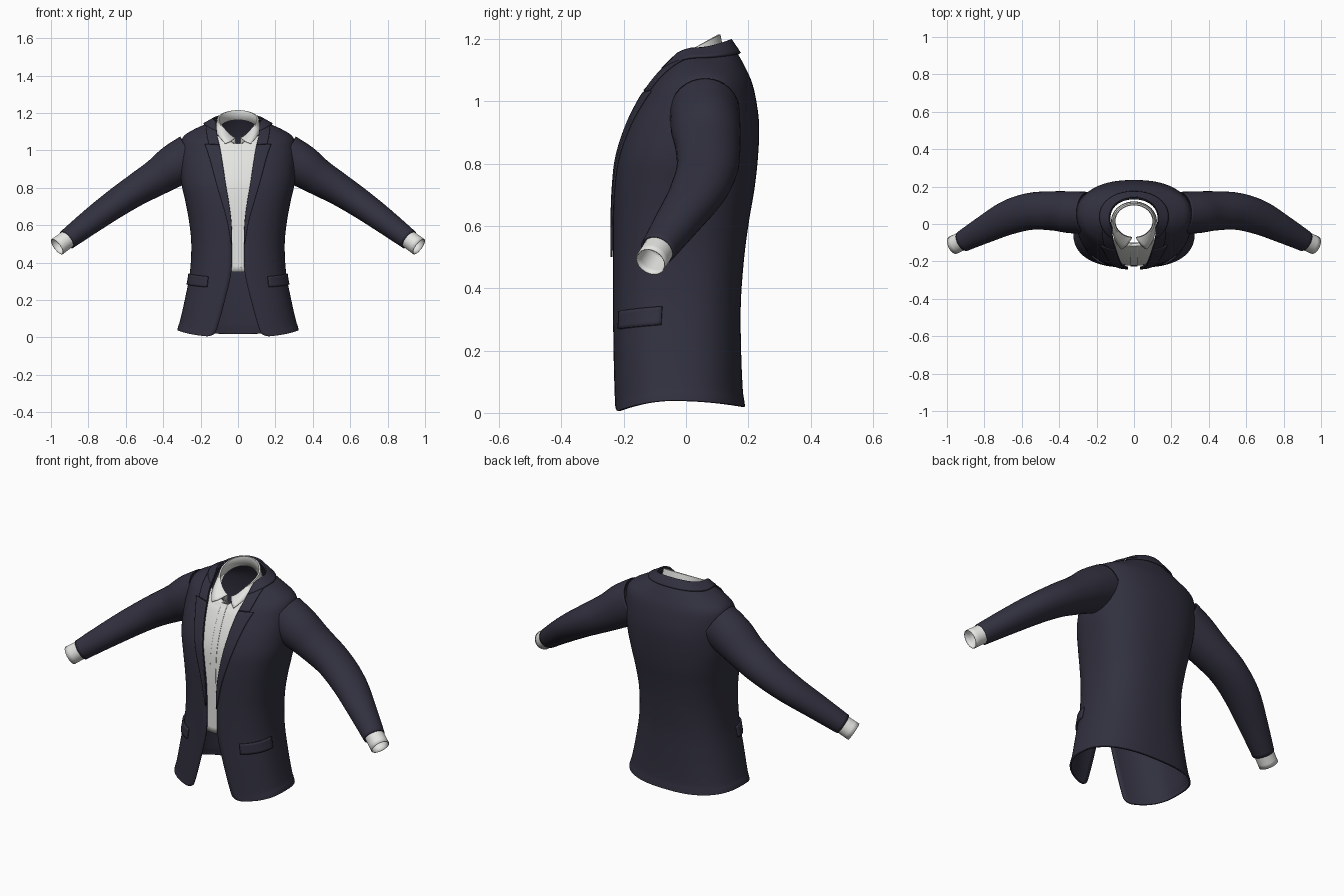
import bpy, math
from mathutils import Vector

if "Cube" in bpy.data.objects:
    bpy.data.objects.remove(bpy.data.objects["Cube"])


def material(name, rgb):
    m = bpy.data.materials.new(name)
    m.diffuse_color = (*rgb, 1)
    m.use_nodes = True
    m.node_tree.nodes["Principled BSDF"].inputs["Base Color"].default_value = m.diffuse_color
    return m


NAVY = material("navy cloth", (0.031, 0.030, 0.050))
WHITE = material("white shirt cloth", (0.78, 0.78, 0.76))

# Torso rings: half width, front y, back y, centre y, side z, front z, back z, opening half width
RINGS = [
    (.325, -.235, .190, -.04, .04, .00, .02, .165),
    (.320, -.235, .187, -.04, .06, .012, .04, .132),
    (.310, -.235, .182, -.04, .09, .05, .08, .112),
    (.285, -.235, .177, -.04, .20, .20, .20, .070),
    (.257, -.235, .176, -.03, .35, .35, .35, .036),
    (.250, -.235, .187, -.02, .50, .50, .50, .033),
    (.262, -.235, .203, -.01, .62, .62, .62, .037),
    (.280, -.232, .220, .00, .72, .72, .72, .050),
    (.302, -.222, .231, .01, .82, .82, .82, .067),
    (.310, -.192, .235, .03, .92, .92, .92, .082),
    (.310, -.155, .226, .05, 1.0, 1.0, 1.0, .095),
    (.295, -.135, .212, .06, 1.07, 1.03, 1.06, .102),
    (.240, -.120, .190, .05, 1.11, 1.055, 1.11, .110),
    (.175, -.100, .165, .04, 1.14, 1.08, 1.155, .115),
    (.130, -.085, .138, .03, 1.165, 1.09, 1.195, .118),
]
TOP = len(RINGS) - 1


def spline(rows, t):
    """Smooth interpolation between table rows."""
    n = len(rows) - 1
    t = min(max(t, 0), n)
    i = min(int(t), n - 1)
    f = t - i
    a, b, c, d = (rows[min(max(k, 0), n)] for k in (i - 1, i, i + 1, i + 2))
    return [.5 * (2 * q + (r - p) * f + (2 * p - 5 * q + 4 * r - s) * f * f
                  + (3 * q - p - 3 * r + s) * f ** 3) for p, q, r, s in zip(a, b, c, d)]


def power(t):
    return 2.5 - .4 * min(max((t - 7) / 5, 0), 1)


def torso(t, ang):
    a, yf, yb, cy, zs, zf, zb, w = spline(RINGS, t)
    e = 2 / power(t)
    s, c = math.sin(ang), math.cos(ang)
    x = math.copysign(abs(s) ** e, s) * a
    k = abs(c) ** e
    y = cy + (yf - cy if c > 0 else yb - cy) * k
    z = zs + ((zf if c > 0 else zb) - zs) * k * k
    return Vector((x, y, z))


def shifted(t, ang, d):
    """Torso point moved along the outward normal."""
    n = (torso(t, ang + .02) - torso(t, ang - .02)).cross(torso(t + .05, ang) - torso(t - .05, ang))
    return torso(t, ang) + n.normalized() * d


def angle_at(t, x):
    """Ring angle on the front where the torso reaches a given x."""
    a = spline(RINGS, t)[0]
    return math.copysign(math.asin(min(abs(x) / a, .97) ** (power(t) / 2)), x)


def opening(t):
    return spline(RINGS, t)[7]


def sheet(name, rows, mat, thick, offset=-1, wrap=False, mirror=False):
    """Grid surface from rows of points, given thickness."""
    n = len(rows[0])
    verts = [p for r in rows for p in r]
    faces = [(i * n + j, i * n + (j + 1) % n, (i + 1) * n + (j + 1) % n, (i + 1) * n + j)
             for i in range(len(rows) - 1) for j in range(n if wrap else n - 1)]
    me = bpy.data.meshes.new(name)
    me.from_pydata(verts, [], faces)
    me.materials.append(mat)
    ob = bpy.data.objects.new(name, me)
    bpy.context.collection.objects.link(ob)
    if mirror:
        m = ob.modifiers.new("mirror", 'MIRROR')
        m.use_mirror_merge = False
    s = ob.modifiers.new("thickness", 'SOLIDIFY')
    s.thickness = thick
    s.offset = offset
    bpy.ops.object.select_all(action='DESELECT')
    ob.select_set(True)
    bpy.context.view_layer.objects.active = ob
    bpy.ops.object.shade_smooth_by_angle(angle=math.radians(40))
    return ob


def span(a, b, n):
    return [a + (b - a) * i / n for i in range(n + 1)]


# Jacket body, open at the front
rows = []
for t in span(0, TOP, TOP * 5):
    a0 = angle_at(t, opening(t))
    rows.append([torso(t, g) for g in span(a0, 2 * math.pi - a0, 72)])
sheet("jacket_body", rows, NAVY, .008)


# Lapels, upper collar fronts and back collar lie on the body
def front_patch(name, t0, t1, width):
    rows = []
    for t in span(t0, t1, 24):
        w = opening(t)
        rows.append([shifted(t, g, .001) for g in
                     span(angle_at(t, w - .002), angle_at(t, w + width(t)), 8)])
    sheet(name, rows, NAVY, .007, 1, mirror=True)


front_patch("lapel", 5, 10.7, lambda t: .002 + .075 * ((t - 5) / 5.7) ** .8)
front_patch("collar_front", 10.8, TOP, lambda t: .055)
rows = []
for t in span(12.9, TOP, 6):
    a0 = angle_at(t, opening(t))
    rows.append([shifted(t, g, .002) for g in span(a0, 2 * math.pi - a0, 48)])
sheet("collar_back", rows, NAVY, .008, 1)

# Pocket flaps
rows = [[shifted(t + .1 * k, g, .001) for k, g in zip(span(0, 1, 12), span(.56, 1.42, 12))]
        for t in span(3.46, 3.84, 5)]
sheet("pocket_flap", rows, NAVY, .009, 1, mirror=True)

# Sleeves: centre x, y, z, depth radius, height radius
SLEEVE = [
    (.25, .060, .970, .112, .120),
    (.34, .063, .918, .112, .114),
    (.43, .070, .858, .105, .098),
    (.55, .068, .785, .099, .085),
    (.67, .035, .705, .092, .075),
    (.80, -.030, .610, .074, .065),
    (.915, -.092, .522, .057, .055),
]
CUFF = [(.88, -.073, .549, .050, .049), (.967, -.113, .485, .050, .050)]


def tube(name, table, steps, thick):
    rows = []
    for t in span(0, len(table) - 1, steps):
        x, y, z, ry, rz = spline(table, t)
        d = Vector(spline(table, t + .1)[:3]) - Vector(spline(table, t - .1)[:3])
        d.normalize()
        side = Vector((0, 0, 1)).cross(d).normalized()
        up = d.cross(side)
        rows.append([Vector((x, y, z)) + side * ry * math.cos(g) + up * rz * math.sin(g)
                     for g in span(0, 2 * math.pi, 32)[:-1]])
    sheet(name, rows, WHITE if "cuff" in name else NAVY, thick, wrap=True, mirror=True)


tube("sleeve", SLEEVE, 36, .006)
tube("shirt_cuff", CUFF, 4, .004)


# Shirt front behind the opening, and its button strip
def shirt_panel(name, half, depth, top, thick):
    rows = []
    for t in span(4, top, 40):
        h = half(t)
        row = [shifted(t, angle_at(t, x), depth) for x in span(-h, h, 20)]
        for p in row:
            p.z -= .04 * max(0, 1 - abs(p.x) / .06) * min(max((t - 11.5) / 1.1, 0), 1)
        rows.append(row)
    sheet(name, rows, WHITE, thick)


shirt_panel("shirt_front", lambda t: opening(t) + .025, -.012, 12.6, .003)
shirt_panel("shirt_button_strip", lambda t: .018, -.009, 12.4, .002)

# Folded shirt collar: start angle, scale, drop, front push
rows = []
for start, scale, drop, push in [(.12, .97, .05, 0), (.12, 1.0, 0, 0), (.12, 1.04, 0, 0),
                                 (.36, 1.09, .025, .04), (.6, 1.14, .05, .08)]:
    row = []
    for g in span(start, 2 * math.pi - start, 56):
        f = max(0, math.cos(g))
        y = .015 - .09 * math.cos(g)
        z = 1.155 + .55 * y - .05 * f ** 4 - drop * (1 + .35 * f)
        row.append(Vector((.105 * scale * math.sin(g),
                           .015 - .09 * scale * math.cos(g) - push * f, z)))
    rows.append(row)
sheet("shirt_collar", rows, WHITE, .003)
